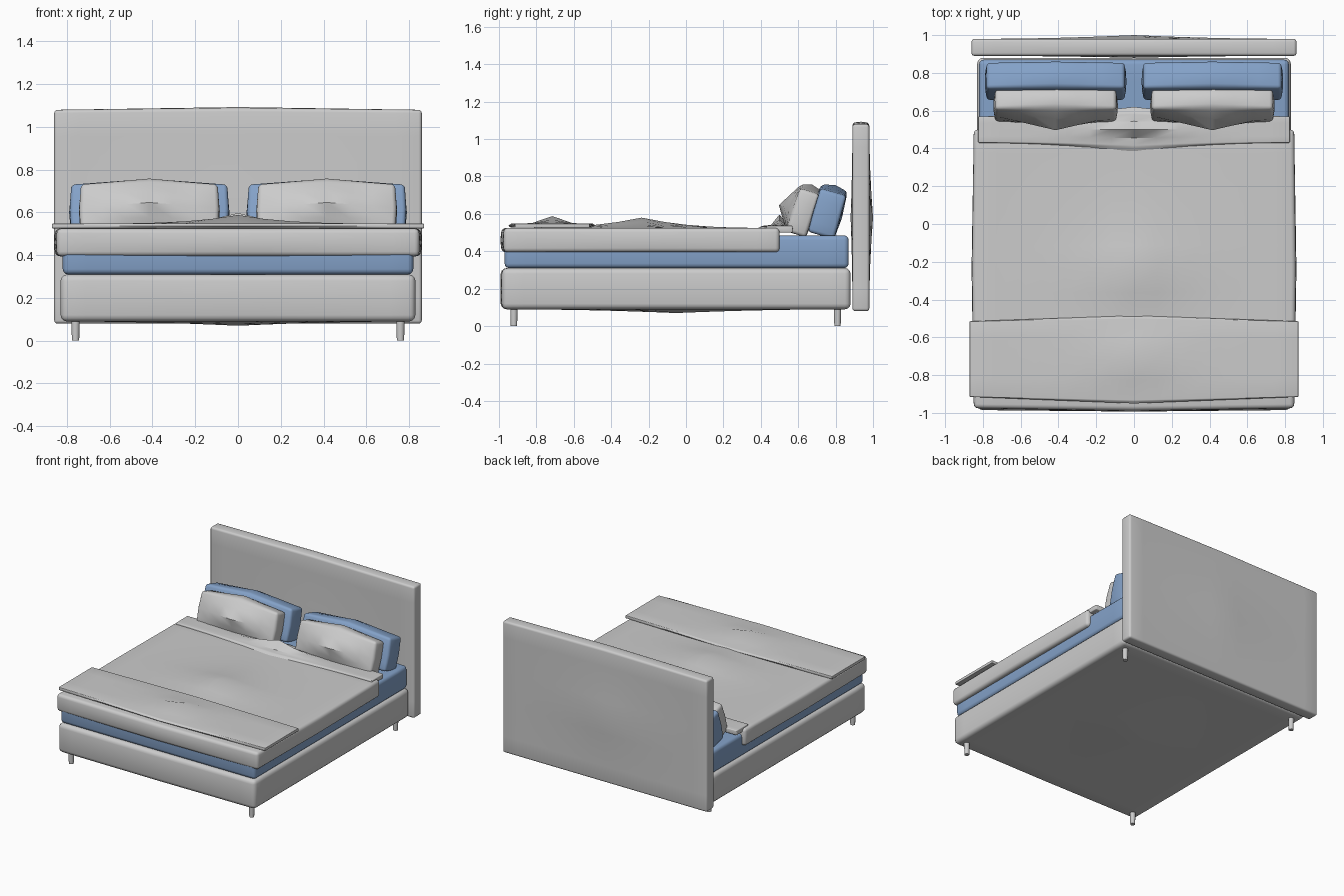
import bpy
import bmesh
from math import radians
from mathutils import Matrix, Vector

if "Cube" in bpy.data.objects:
    bpy.data.objects.remove(bpy.data.objects["Cube"], do_unlink=True)


def material(name, rgb):
    mat = bpy.data.materials.new(name)
    mat.use_nodes = True
    mat.diffuse_color = (*rgb, 1)
    mat.node_tree.nodes["Principled BSDF"].inputs["Base Color"].default_value = (*rgb, 1)
    return mat


GREY = material("light grey fabric", (0.6, 0.6, 0.6))
BLUE = material("soft blue fabric", (0.23, 0.36, 0.58))


def finish(name, bm, mat):
    mesh = bpy.data.meshes.new(name)
    bmesh.ops.recalc_face_normals(bm, faces=bm.faces)
    bm.to_mesh(mesh)
    bm.free()
    mesh.materials.append(mat)
    obj = bpy.data.objects.new(name, mesh)
    bpy.context.collection.objects.link(obj)
    bpy.ops.object.select_all(action='DESELECT')
    obj.select_set(True)
    bpy.context.view_layer.objects.active = obj
    bpy.ops.object.shade_smooth_by_angle(angle=radians(40))
    return obj


def cushion(name, mat, lo, hi, radius, puffs=None, tilt=0):
    """Rounded box; puffs maps (axis, side) to (height, sharpness) of a swelling."""
    lo, hi = Vector(lo), Vector(hi)
    centre, size = (lo + hi) / 2, hi - lo
    half = size / 2
    thin = min(range(3), key=lambda a: size[a])
    bm = bmesh.new()
    bmesh.ops.create_cube(bm, size=1)
    bmesh.ops.scale(bm, vec=size, verts=bm.verts)
    bmesh.ops.bevel(bm, geom=bm.edges[:], offset=radius, segments=3,
                    profile=0.5, affect='EDGES')
    # Slice into a grid so that the faces can swell
    for axis in range(3):
        cells = 2 if axis == thin else 2 * max(2, round(size[axis] / 0.24))
        normal = Vector([float(a == axis) for a in range(3)])
        for i in range(1, cells):
            co = normal * (i / cells - 0.5) * size[axis]
            bmesh.ops.bisect_plane(bm, geom=bm.verts[:] + bm.edges[:] + bm.faces[:],
                                   plane_co=co, plane_no=normal)
    for v in bm.verts:
        p = [v.co[a] / half[a] for a in range(3)]
        for (axis, side), (height, sharp) in (puffs or {}).items():
            if p[axis] * side > 0:
                weight = 1
                for b in range(3):
                    if b != axis:
                        fade = 0.4 if b == thin else 1
                        weight *= max(0, 1 - fade * abs(p[b])) ** sharp
                v.co[axis] += p[axis] * height * weight
    bm.transform(Matrix.Translation(centre) @ Matrix.Rotation(-tilt, 4, 'X'))
    return finish(name, bm, mat)


X, Y, Z = range(3)

# Frame and mattress
cushion("headboard", GREY, (-0.86, 0.89, 0.08), (0.86, 0.98, 1.08), 0.015,
        {(Y, 1): (0.02, 2), (Z, 1): (0.013, 1), (Y, -1): (0.01, 2)})
cushion("bed_base", GREY, (-0.83, -0.985, 0.09), (0.83, 0.88, 0.31), 0.03,
        {(Z, -1): (0.02, 2), (Y, -1): (0.008, 1)})
cushion("mattress", BLUE, (-0.82, -0.97, 0.31), (0.82, 0.87, 0.485), 0.025)

# Bedding layers
cushion("duvet", GREY, (-0.848, -0.975, 0.395), (0.848, 0.50, 0.525), 0.022,
        {(Z, 1): (0.055, 3), (Y, -1): (0.018, 1), (X, 1): (0.012, 1), (X, -1): (0.012, 1)})
cushion("foot_throw", GREY, (-0.87, -0.915, 0.526), (0.87, -0.515, 0.548), 0.003,
        {(Z, 1): (0.04, 4), (Y, -1): (0.035, 1), (Y, 1): (0.03, 1)})
cushion("folded_sheet", GREY, (-0.825, 0.43, 0.50), (0.825, 0.57, 0.537), 0.006,
        {(Z, 1): (0.06, 4), (Y, -1): (0.06, 2), (Y, 1): (0.05, 2)})

# Pillows and legs, mirrored left and right
for label, s in (("left", 1), ("right", -1)):
    for kind, mat, mid, width, low, high, tilt, front in (
            ("back", BLUE, 0.415, 0.73, (0.683, 0.48), (0.827, 0.72), 16, 0.03),
            ("front", GREY, 0.415, 0.64, (0.57, 0.485), (0.68, 0.725), 18, 0.08)):
        cushion(f"{label}_{kind}_pillow", mat,
                (s * mid - width / 2, *low), (s * mid + width / 2, *high), 0.018,
                {(Z, 1): (0.04, 1), (Y, -1): (front, 1), (Y, 1): (0.01, 1),
                 (X, 1): (0.01, 1), (X, -1): (0.01, 1)}, radians(tilt))
    for end, y in (("front", -0.92), ("back", 0.81)):
        bm = bmesh.new()
        bmesh.ops.create_cone(bm, cap_ends=True, segments=20, radius1=0.017,
                              radius2=0.02, depth=0.11,
                              matrix=Matrix.Translation((s * 0.76, y, 0.055)))
        finish(f"{label}_{end}_leg", bm, GREY)
